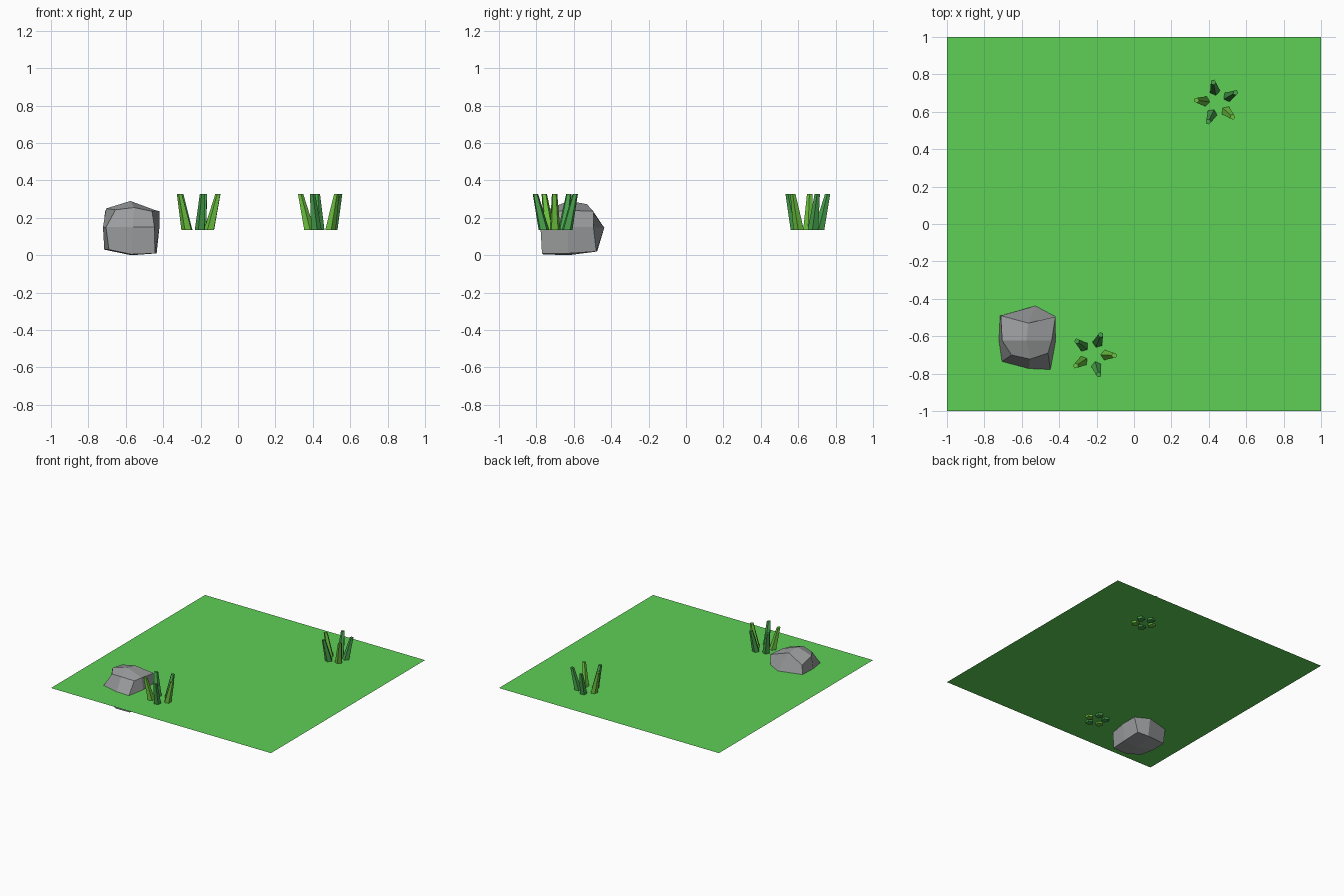
import bpy, bmesh, math
from mathutils import Vector

if "Cube" in bpy.data.objects:
    bpy.data.objects.remove(bpy.data.objects["Cube"])


def material(name, rgb):
    m = bpy.data.materials.new(name)
    m.diffuse_color = (*rgb, 1)
    m.use_nodes = True
    m.node_tree.nodes["Principled BSDF"].inputs["Base Color"].default_value = m.diffuse_color
    return m


GRASS = material("meadow green", (0.11, 0.63, 0.092))
STONE = material("stone grey", (0.32, 0.33, 0.335))
DARK = material("deep blade green", (0.065, 0.37, 0.075))
LIGHT = material("yellow blade green", (0.15, 0.54, 0.05))


def make_object(name, bm, mats):
    mesh = bpy.data.meshes.new(name)
    bm.to_mesh(mesh)
    bm.free()
    for m in mats:
        mesh.materials.append(m)
    obj = bpy.data.objects.new(name, mesh)
    bpy.context.collection.objects.link(obj)
    return obj


# Ground: a single flat square
bm = bmesh.new()
bmesh.ops.create_grid(bm, x_segments=1, y_segments=1, size=1)
bmesh.ops.translate(bm, verts=bm.verts, vec=(0, 0, 0.15))
make_object("ground", bm, [GRASS])

# Rock: three eight-point rings, starting front left and going round,
# closed with 2x2 quads at the top and the bottom
LOWER = [(-.69, -.735, .03), (-.57, -.765, .005), (-.444, -.77, .01), (-.435, -.63, .01),
         (-.44, -.48, .02), (-.54, -.475, .02), (-.71, -.50, .03), (-.715, -.62, .03)]
MIDDLE = [(-.706, -.735, .15), (-.562, -.773, .15), (-.447, -.778, .15), (-.42, -.63, .15),
          (-.42, -.495, .15), (-.524, -.437, .147), (-.716, -.49, .15), (-.722, -.623, .15)]
UPPER = [(-.655, -.70, .243), (-.556, -.722, .255), (-.46, -.69, .235), (-.44, -.623, .24),
         (-.42, -.495, .235), (-.565, -.53, .273), (-.712, -.49, .225), (-.705, -.623, .25)]
bm = bmesh.new()
rings = [[bm.verts.new(p) for p in ring] for ring in (LOWER, MIDDLE, UPPER)]
for a, b in zip(rings, rings[1:]):
    for i in range(8):
        j = (i + 1) % 8
        bm.faces.new((a[i], a[j], b[j], b[i]))
for ring, centre in ((rings[0], (-.57, -.63, 0)), (rings[2], (-.575, -.623, .29))):
    c = bm.verts.new(centre)
    for i in range(1, 8, 2):
        bm.faces.new((ring[i], ring[(i + 1) % 8], ring[(i + 2) % 8], c))
bmesh.ops.recalc_face_normals(bm, faces=bm.faces)
make_object("rock", bm, [STONE])


# Grass tuft: five tapered blades leaning outwards, alternating in colour
def tuft(name, x, y, start, sides=5):
    bm = bmesh.new()
    for k in range(5):
        a = math.radians(start + 72 * k)
        out = Vector((math.cos(a), math.sin(a), 0))
        loops = []
        for dist, z, r in ((0.065, 0.134, 0.030), (0.112, 0.328, 0.015)):
            c = Vector((x, y, z)) + out * dist
            angles = [a + math.pi + math.tau * s / sides for s in range(sides)]
            loops.append([bm.verts.new(c + Vector((r * math.cos(t), r * math.sin(t), 0)))
                          for t in angles])
        low, top = loops
        faces = [bm.faces.new(low[::-1]), bm.faces.new(top)]
        for s in range(sides):
            n = (s + 1) % sides
            faces.append(bm.faces.new((low[s], low[n], top[n], top[s])))
        for f in faces:
            f.material_index = k % 2
    make_object(name, bm, [DARK, LIGHT])


tuft("grass_tuft_front", -0.218, -0.697, 141)
tuft("grass_tuft_back", 0.445, 0.648, 101)
